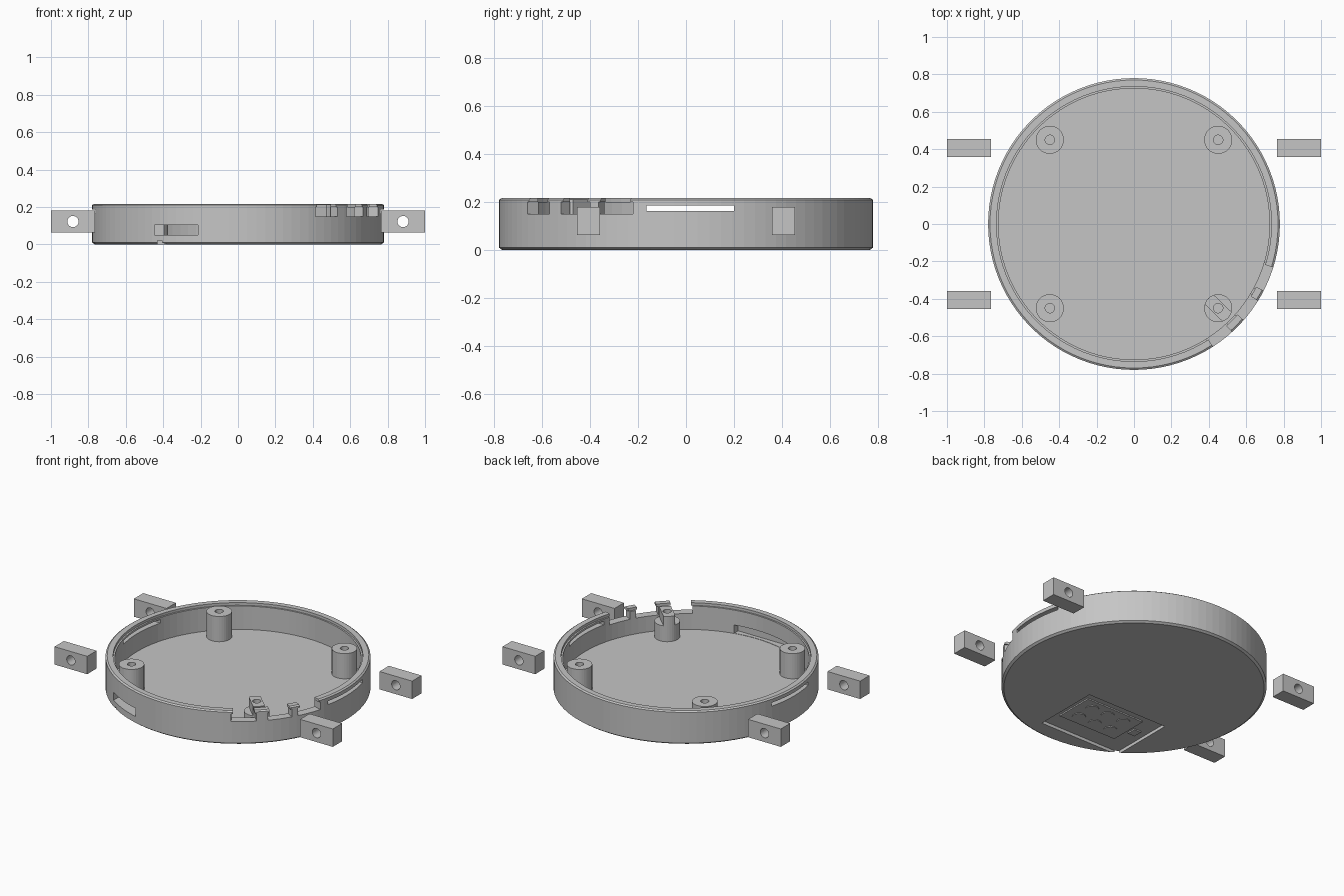
import bpy
import bmesh
from math import cos, sin, radians, tau
from mathutils import Matrix

SEGMENTS = 100
RADIUS, HEIGHT, FLOOR = 0.78, 0.217, 0.048
POST = 0.45

default = bpy.data.objects.get("Cube")
if default:
    bpy.data.objects.remove(default, do_unlink=True)

grey = bpy.data.materials.new("plain_grey")
grey.use_nodes = True
grey.diffuse_color = (0.56, 0.56, 0.56, 1)
grey.node_tree.nodes["Principled BSDF"].inputs["Base Color"].default_value = grey.diffuse_color


def finish(name, bm):
    """Turn a bmesh into a grey object."""
    bmesh.ops.recalc_face_normals(bm, faces=bm.faces)
    mesh = bpy.data.meshes.new(name)
    bm.to_mesh(mesh)
    bm.free()
    mesh.materials.append(grey)
    obj = bpy.data.objects.new(name, mesh)
    bpy.context.collection.objects.link(obj)
    return obj


def box(name, low, high, matrix=Matrix()):
    bm = bmesh.new()
    bmesh.ops.create_cube(bm, size=1)
    for v in bm.verts:
        v.co = [a + (c + 0.5) * (b - a) for a, b, c in zip(low, high, v.co)]
    bm.transform(matrix)
    return finish(name, bm)


def lathe(name, profile, steps, matrix=Matrix(), closed=False):
    """Revolve (radius, height) points about z."""
    bm = bmesh.new()
    verts = [bm.verts.new((r, 0, z)) for r, z in profile]
    edges = [bm.edges.new(pair) for pair in zip(verts, verts[1:])]
    if closed:
        edges.append(bm.edges.new((verts[-1], verts[0])))
    bmesh.ops.spin(bm, geom=verts + edges, cent=(0, 0, 0), axis=(0, 0, 1),
                   angle=tau, steps=steps, use_merge=False)
    bmesh.ops.remove_doubles(bm, verts=bm.verts, dist=0.0001)
    bm.transform(matrix)
    return finish(name, bm)


def sector(name, start, end, inner, outer, bottom, top):
    """Wedge-shaped block between two angles in degrees."""
    bm = bmesh.new()
    corners = [(inner, start), (outer, start), (outer, end), (inner, end)]
    face = bm.faces.new([bm.verts.new((r * cos(radians(a)), r * sin(radians(a)), bottom))
                         for r, a in corners])
    new = bmesh.ops.extrude_face_region(bm, geom=[face])["geom"]
    for v in new:
        if isinstance(v, bmesh.types.BMVert):
            v.co.z = top
    return finish(name, bm)


def cut(obj, cutter):
    """Subtract the cutter and throw it away."""
    cutter.hide_render = True
    mod = obj.modifiers.new("cut", 'BOOLEAN')
    mod.operation = 'DIFFERENCE'
    mod.solver = 'EXACT'
    mod.object = cutter
    bpy.context.view_layer.objects.active = obj
    bpy.ops.object.modifier_apply(modifier=mod.name)
    bpy.data.objects.remove(cutter, do_unlink=True)


# Round tray with chamfered edges and a stepped lip
tray = lathe("tray", [(0, 0), (RADIUS - 0.014, 0), (RADIUS, 0.01), (RADIUS, HEIGHT - 0.007),
                      (RADIUS - 0.01, HEIGHT), (0.735, HEIGHT), (0.735, 0.2), (0.725, 0.2),
                      (0.725, FLOOR), (0, FLOOR)], SEGMENTS)

# Side vents
cut(tray, box("vent_cutter", (-0.9, -0.165, 0.164), (0.9, 0.2, 0.187)))

# Cable notches in the rim, slightly narrower at the top
for start, end in ((-58, -47), (-42, -31), (-28, -16.5)):
    cut(tray, sector("notch_cutter", start, end, 0.6, 0.9, 0.15, 0.2))
    cut(tray, sector("notch_cutter", start + 0.8, end - 0.8, 0.6, 0.9, 0.19, 0.3))


def board_pocket():
    return box("pocket_cutter", (-0.447, -0.75, 0.05), (0.15, -0.5, 0.103))


# Pocket that opens through the front wall
cut(tray, board_pocket())

# Recess under the base, breaking out at the front edge
cut(tray, box("recess_cutter", (-0.43, -0.665, -0.1), (0.15, -0.23, 0.02)))

# Raised panel and pads inside the base recess
box("base_panel", (-0.31, -0.55, 0.012), (0.11, -0.29, 0.022))
box("base_tab", (-0.38, -0.45, 0.012), (-0.33, -0.39, 0.022))
for i in range(3):
    for y in (-0.48, -0.36):
        lathe("base_pad", [(0, 0.008), (0.04, 0.008), (0.04, 0.014), (0, 0.014)], 20,
              Matrix.Translation((-0.22 + 0.12 * i, y, 0)))

# Screw posts
for side, x in (("left", POST), ("right", -POST)):
    for end, y in (("front", -POST), ("back", POST)):
        post = lathe(f"{end}_{side}_post",
                     [(0.025, FLOOR - 0.005), (0.075, FLOOR - 0.005), (0.075, 0.212), (0.025, 0.212)],
                     32, Matrix.Translation((x, y, 0)), closed=True)
        if (side, end) == ("right", "front"):
            cut(post, board_pocket())
        if (side, end) == ("left", "front"):
            # Trim both flanks so a diagonal fin remains
            turn = Matrix.Translation((x, y, 0)) @ Matrix.Rotation(radians(-44), 4, 'Z')
            for a, b in ((0.035, 0.2), (-0.2, -0.035)):
                cut(post, box("fin_cutter", (-0.2, a, 0.15), (0.2, b, 0.3), turn))

# Loose mounting lugs with a cross hole
for side, x in (("left", 0.8825), ("right", -0.8825)):
    for end, y in (("front", -0.407), ("back", 0.407)):
        lug = box(f"{end}_{side}_lug", (x - 0.1175, y - 0.048, 0.064),
                  (x + 0.1175, y + 0.048, 0.18))
        hole = Matrix.Translation((x, y, 0.122)) @ Matrix.Rotation(radians(90), 4, 'X')
        cut(lug, lathe("hole_cutter", [(0, -0.1), (0.03, -0.1), (0.03, 0.1), (0, 0.1)], 32, hole))
